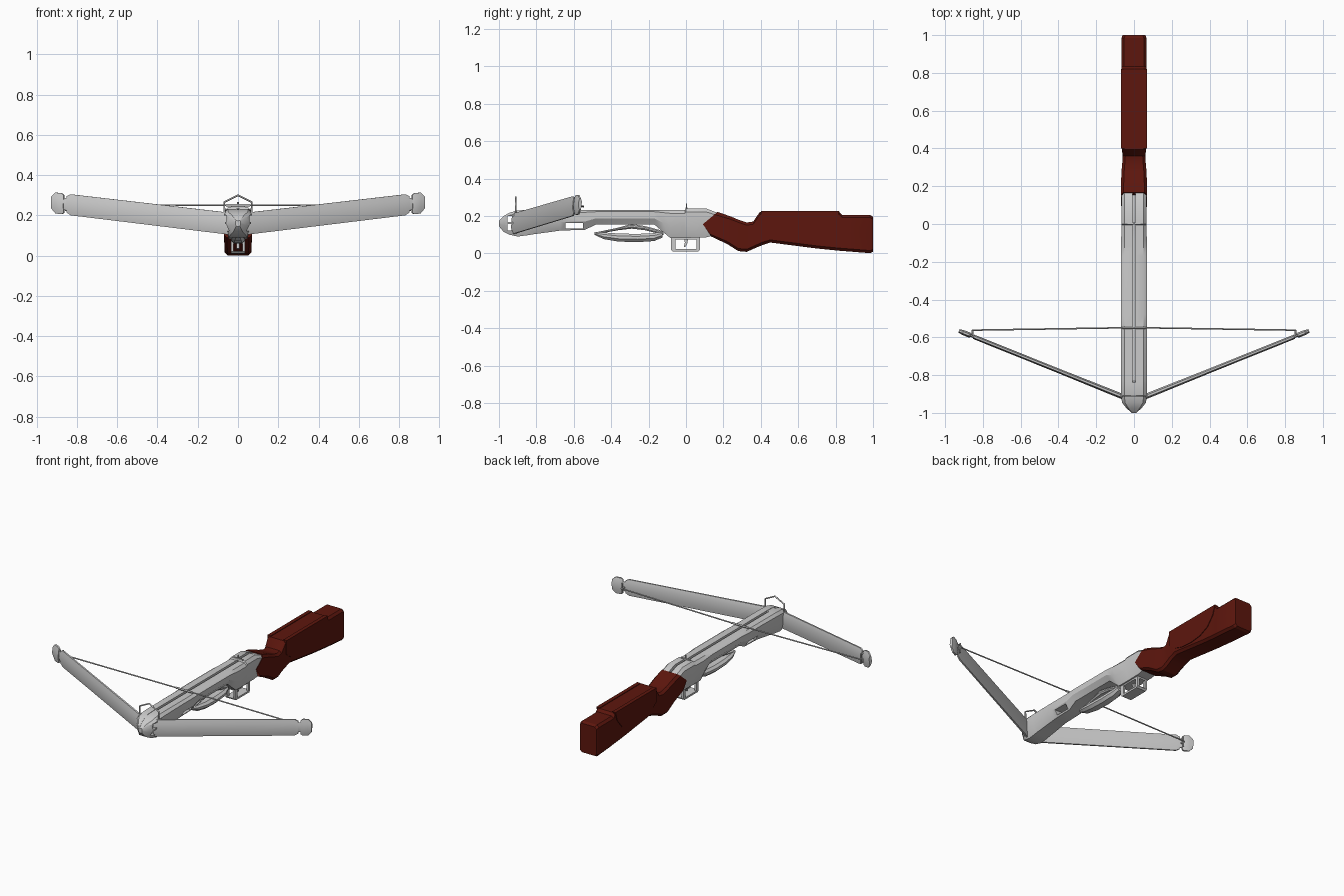
import bpy, bmesh
from mathutils import Vector

if "Cube" in bpy.data.objects:
    bpy.data.objects.remove(bpy.data.objects["Cube"])

wood = bpy.data.materials.new("stock_red")
wood.diffuse_color = (0.11, 0.008, 0.004, 1)
wood.use_nodes = True
wood.node_tree.nodes["Principled BSDF"].inputs["Base Color"].default_value = wood.diffuse_color


def finish(ob, mat=None, angle=0.5):
    if mat:
        ob.data.materials.append(mat)
    bpy.ops.object.select_all(action='DESELECT')
    ob.select_set(True)
    bpy.context.view_layer.objects.active = ob
    bpy.ops.object.shade_smooth_by_angle(angle=angle)
    return ob


def loft(name, rings, mat=None, angle=0.5):
    """Skin a list of closed rings of equal length and cap both ends."""
    bm = bmesh.new()
    loops = [[bm.verts.new(p) for p in r] for r in rings]
    n = len(loops[0])
    for a, b in zip(loops, loops[1:]):
        for i in range(n):
            j = (i + 1) % n
            bm.faces.new((a[i], a[j], b[j], b[i]))
    bm.faces.new(loops[0])
    bm.faces.new(loops[-1])
    bmesh.ops.recalc_face_normals(bm, faces=bm.faces)
    me = bpy.data.meshes.new(name)
    bm.to_mesh(me)
    bm.free()
    ob = bpy.data.objects.new(name, me)
    bpy.context.collection.objects.link(ob)
    return finish(ob, mat, angle)


def prism(name, profile, x0, x1, mat=None):
    return loft(name, [[(x, y, z) for y, z in profile] for x in (x0, x1)], mat)


def box(name, x, y, z, mat=None):
    return prism(name, [(y[0], z[0]), (y[1], z[0]), (y[1], z[1]), (y[0], z[1])], x[0], x[1], mat)


def wire(name, pts, r, cyclic=False):
    cu = bpy.data.curves.new(name, 'CURVE')
    cu.dimensions = '3D'
    cu.bevel_depth, cu.bevel_resolution, cu.use_fill_caps = r, 1, True
    sp = cu.splines.new('POLY')
    sp.points.add(len(pts) - 1)
    for p, c in zip(sp.points, pts):
        p.co = (*c, 1)
    sp.use_cyclic_u = cyclic
    ob = bpy.data.objects.new(name, cu)
    bpy.context.collection.objects.link(ob)
    return ob


def cut(ob, *cutters):
    for c in cutters:
        c.hide_render = True
        m = ob.modifiers.new("cut", 'BOOLEAN')
        m.operation, m.solver, m.object = 'DIFFERENCE', 'EXACT', c
        bpy.context.view_layer.objects.active = ob
        bpy.ops.object.modifier_apply(modifier=m.name)
        bpy.data.objects.remove(c)


# Barrel and receiver: tapered sections along y with a bolt groove on top
def body_ring(y, w, wb, zb, zt, d):
    zm = zb + 0.42 * (zt - zb)
    g = min(0.008, w * 0.3)
    half = [(g, zt - d), (g, zt), (w * 0.75, zt), (w, zt - 0.12 * (zt - zb)), (w, zm), (wb, zb)]
    return [(x, y, z) for x, z in half] + [(-x, y, z) for x, z in reversed(half)]


body = loft("body", [body_ring(*s) for s in (
    (-1.0, .012, .010, .145, .175, .002), (-.975, .040, .025, .115, .200, .002),
    (-.945, .064, .040, .100, .217, .002), (-.90, .068, .045, .090, .230, .002),
    (-.84, .068, .045, .098, .232, .002), (-.83, .068, .045, .100, .232, .022),
    (-.67, .068, .040, .122, .232, .022), (-.54, .068, .040, .126, .232, .022),
    (-.48, .068, .045, .155, .232, .022), (-.17, .068, .045, .155, .232, .022),
    (-.12, .068, .045, .112, .232, .022), (-.085, .068, .045, .083, .232, .022),
    (-.005, .066, .045, .083, .232, .022), (.0, .066, .045, .083, .241, .03),
    (.105, .066, .045, .085, .241, .03), (.165, .066, .050, .100, .218, .01))])
cut(body,
    box("cut_slot", (-.1, .1), (-.645, -.55), (.134, .162)),
    box("cut_nose_upper", (-.1, .1), (-.955, -.922), (.167, .200)),
    box("cut_nose_lower", (-.1, .1), (-.955, -.922), (.122, .156)))
finish(body)


# Stock: chamfered sections, the first and the grip ones swept to a V
def stock_ring(y, zb, zt, w, top=0, bottom=0):
    c = 0.014
    zm = (zb + zt) / 2
    half = [(w - c, zt, top), (w, zt - c, top * .8), (w, zm, 0), (w, zb + c, bottom * .8), (w - c, zb, bottom)]
    return [(x, y + dy, z) for x, z, dy in half] + [(-x, y + dy, z) for x, z, dy in reversed(half)]


loft("stock", [stock_ring(*s) for s in (
    (.09, .09, .222, .069, .078, .045), (.22, .05, .197, .068, .02, 0),
    (.28, .012, .180, .066), (.325, .008, .165, .062), (.36, .024, .170, .060),
    (.395, .045, .222, .064, 0, .015), (.45, .058, .222, .065),
    (.70, .026, .222, .065), (.82, .014, .222, .065), (.835, .013, .205, .066),
    (.985, .001, .205, .066), (1.0, .008, .195, .060))], wood)

# Raised cheek panels
cheek = [(.40, .226), (.82, .226), (.80, .165), (.75, .105), (.68, .075),
         (.60, .066), (.52, .072), (.46, .09), (.40, .135)]
for side, s in (("left", -1), ("right", 1)):
    prism("cheek_" + side, cheek, s * .045, s * .069, wood)


# Bow limbs with separate tips
def limb_ring(s, x, t, shrink=0.0):
    n = Vector((-0.37, 0.93)) * t
    y = -0.91 + 0.402 * (x - 0.07)
    zb, zt = .105 + .122 * (x - .05) + shrink, .214 + .116 * (x - .05) - shrink
    h = zt - zb
    prof = [(.4, zt), (1, zt - .25 * h), (.8, zb + .25 * h), (.4, zb),
            (-.4, zb), (-1, zb + .3 * h), (-.8, zt - .25 * h), (-.4, zt)]
    return [(s * (x + k * n.x), y + k * n.y, z) for k, z in prof]


for side, s in (("left", -1), ("right", 1)):
    loft("limb_" + side, [limb_ring(s, *a) for a in (
        (.04, .014), (.12, .014), (.40, .012), (.60, .012), (.83, .012), (.85, .011, .012))])
    loft("limb_neck_" + side, [limb_ring(s, x, .007, .022) for x in (.845, .875)])
    loft("limb_tip_" + side, [limb_ring(s, *a) for a in (
        (.864, .012, .008), (.875, .014, .0), (.905, .013, .0), (.926, .010, .022))])
    # string anchor
    wire("string_loop_" + side, [(s * .855, -.598, .252), (s * .855, -.56, .252)], .005)
    wire("string_tie_" + side, [(s * .855, -.568, .222), (s * .855, -.568, .285)], .005)

# Bowstring
wire("bowstring", [(-.857, -.562, .254), (-.1, -.55, .25), (.1, -.55, .25), (.857, -.562, .254)], .004)
wire("string_serving", [(-.06, -.55, .25), (.06, -.55, .25)], .006)

# Sights
wire("front_sight", [(-.068, -.91, .215), (-.068, -.91, .266), (0, -.91, .300),
                     (.068, -.91, .266), (.068, -.91, .215)], .005)
wire("rear_sight_post", [(0, .003, .21), (0, .003, .266)], .004)
box("rear_sight_base", (-.035, .035), (-.002, .008), (.235, .246))


# Cocking handle under the barrel and its linkage
def grip_ring(y, zb, zt, w):
    zm = (zb + zt) / 2
    half = [(w * .55, zt), (w, zm + .2 * (zt - zb)), (w, zm - .15 * (zt - zb)), (w * .55, zb)]
    return [(x, y, z) for x, z in half] + [(-x, y, z) for x, z in reversed(half)]


loft("cocking_handle", [grip_ring(*s) for s in (
    (-.49, .100, .113, .012), (-.44, .076, .112, .028), (-.36, .063, .106, .036),
    (-.26, .060, .104, .036), (-.17, .066, .108, .032), (-.125, .085, .118, .020))])
loft("handle_link", [grip_ring(*s) for s in (
    (-.48, .103, .113, .012), (-.36, .124, .138, .016), (-.29, .132, .158, .018),
    (-.22, .124, .146, .016), (-.12, .098, .120, .016))])

# Trigger guard frame and trigger
guard = prism("trigger_guard", [(-.08, .09), (-.08, .02), (-.07, .01), (.065, .01), (.075, .02), (.075, .09)],
              -.035, .035)
cut(guard, box("cut_guard", (-.1, .1), (-.055, .055), (.022, .074)),
    box("cut_guard_front", (-.022, .022), (-.1, .1), (.022, .074)))
finish(guard)
prism("trigger", [(-.012, .088), (.012, .088), (.008, .055), (-.004, .034), (-.012, .036), (-.006, .058)],
      -.007, .007)
